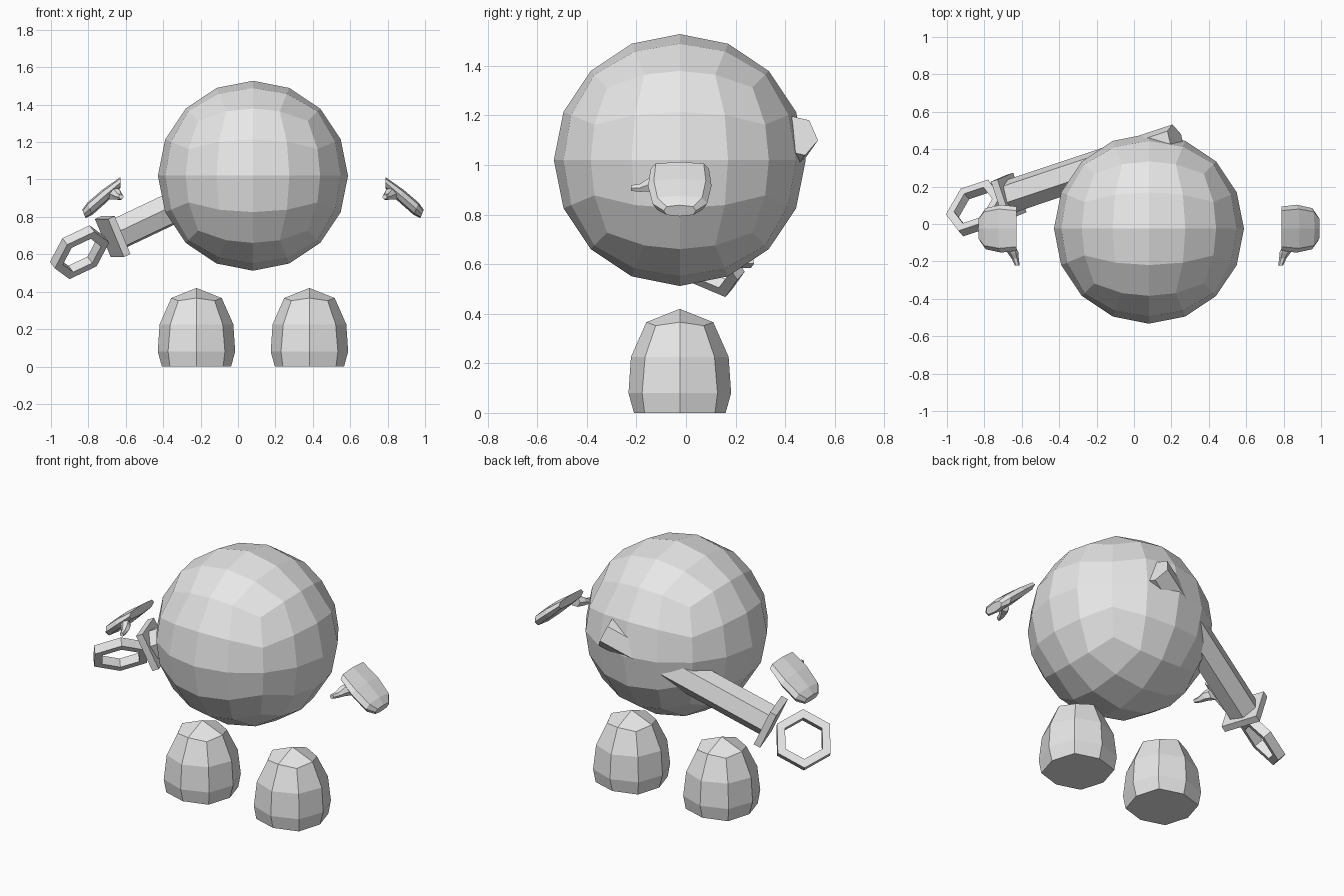
import bpy, bmesh, math
from mathutils import Vector, Matrix

if "Cube" in bpy.data.objects:
    bpy.data.objects.remove(bpy.data.objects["Cube"])

CX, CY = 0.08, -0.025      # body axis

grey = bpy.data.materials.new("plain grey")
grey.diffuse_color = (0.8, 0.8, 0.8, 1)
grey.use_nodes = True
grey.node_tree.nodes["Principled BSDF"].inputs["Base Color"].default_value = grey.diffuse_color


def finish(name, bm):
    bmesh.ops.recalc_face_normals(bm, faces=bm.faces[:])
    me = bpy.data.meshes.new(name)
    bm.to_mesh(me)
    bm.free()
    me.materials.append(grey)
    ob = bpy.data.objects.new(name, me)
    bpy.context.collection.objects.link(ob)
    return ob


def loft(bm, rings, cap_start=True, cap_end=True):
    """Skin a series of point rings with quads."""
    vs = [[bm.verts.new(p) for p in r] for r in rings]
    n = len(vs[0])
    for a, b in zip(vs, vs[1:]):
        for i in range(n):
            j = (i + 1) % n
            bm.faces.new((a[i], a[j], b[j], b[i]))
    if cap_start:
        bm.faces.new(vs[0][::-1])
    if cap_end:
        bm.faces.new(vs[-1])
    return vs


# Body: a cube grid, evenly bent onto a sphere
bm = bmesh.new()
bmesh.ops.create_cube(bm, size=2)
bmesh.ops.subdivide_edges(bm, edges=bm.edges[:], cuts=3, use_grid_fill=True)
for v in bm.verts:
    p = Vector([math.tan(c * math.pi / 4) for c in v.co])
    v.co = p.normalized() * 0.508 + Vector((CX, CY, 1.02))
finish("body", bm)


# Feet: eight-sided bells with a four-quad top
def foot(name, cx):
    bm = bmesh.new()
    rings = []
    # (side distance, side z, corner distance, corner z)
    for m, mz, c, cz in ((0.185, 0, 0.142, 0), (0.207, 0.08, 0.152, 0.08),
                         (0.197, 0.226, 0.14, 0.226), (0.135, 0.366, 0.097, 0.352)):
        ring = []
        for k in range(4):
            a = k * math.pi / 2
            ca, sa = math.cos(a), math.sin(a)
            ring.append((cx + m * ca, CY + m * sa, mz))
            ring.append((cx + c * (ca - sa), CY + c * (sa + ca), cz))
        rings.append(ring)
    top = loft(bm, rings, cap_end=False)[-1]
    apex = bm.verts.new((cx, CY, 0.42))
    for k in range(0, 8, 2):
        bm.faces.new((apex, top[k], top[k + 1], top[(k + 2) % 8]))
    finish(name, bm)


foot("left_foot", CX - 0.302)
foot("right_foot", CX + 0.302)


# Hands: flat tilted mittens with a small thumb
def hand(name, mirror):
    bm = bmesh.new()
    shape = ((1, 0), (0.82, 0.75), (0, 1), (-0.82, 0.75),
             (-1, 0), (-0.82, -0.75), (0, -1), (0.82, -0.75))
    rings = []
    # upper (x, z), lower (x, z), half width
    for ux, uz, lx, lz, w in ((0.788, 1.013, 0.788, 0.955, 0.118),
                              (0.885, 0.945, 0.855, 0.885, 0.128),
                              (0.965, 0.877, 0.94, 0.81, 0.11),
                              (0.993, 0.838, 0.975, 0.793, 0.065)):
        mx, mz = (ux + lx) / 2, (uz + lz) / 2
        rings.append([(mx + (ux - mx) * t, CY + w * s, mz + (uz - mz) * t)
                      for s, t in shape])
    loft(bm, rings)
    rings = []
    for x, y, z, r in ((0.83, -0.12, 0.925, 0.036), (0.808, -0.152, 0.92, 0.03),
                       (0.795, -0.185, 0.908, 0.019), (0.784, -0.222, 0.907, 0.013)):
        rings.append([(x + r * math.cos(k * math.pi / 3), y,
                       z + r * math.sin(k * math.pi / 3)) for k in range(6)])
    loft(bm, rings)
    if mirror:
        for v in bm.verts:
            v.co.x = 2 * CX - v.co.x
    finish(name, bm)


hand("right_hand", False)
hand("left_hand", True)

# Sword frame: d along the blade, w across it, n out of the grip ring
guard_c = Vector((-0.67, 0.145, 0.695))
tip_c = Vector((0.225, 0.445, 1.12))
d = (tip_c - guard_c).normalized()
n = Vector((-0.5, 0.56, 0.65))
n = (n - d * n.dot(d)).normalized()
w = n.cross(d)


def prism(name, c0, c1, r_w, r_n, sides):
    bm = bmesh.new()
    rings = []
    for c in (c0, c1):
        rings.append([c + n * r_n * math.cos(2 * math.pi * k / sides)
                      + w * r_w * math.sin(2 * math.pi * k / sides)
                      for k in range(sides)])
    loft(bm, rings)
    finish(name, bm)


prism("sword_blade", guard_c, tip_c, 0.092, 0.092, 6)
prism("sword_guard", guard_c - d * 0.02, guard_c + d * 0.02, 0.16, 0.155, 4)

# Grip: a six-sided ring with a square section
ring_c = guard_c - d * 0.205
bm = bmesh.new()
rings = []
for k in range(6):
    a = k * math.pi / 3
    u = d * math.cos(a) + w * math.sin(a)
    rings.append([ring_c + u * r + n * h for r, h in
                  ((0.168, -0.026), (0.168, 0.026), (0.118, 0.026), (0.118, -0.026))])
vs = loft(bm, rings, False, False)
for i in range(4):
    j = (i + 1) % 4
    bm.faces.new((vs[-1][i], vs[-1][j], vs[0][j], vs[0][i]))
finish("sword_grip_ring", bm)
